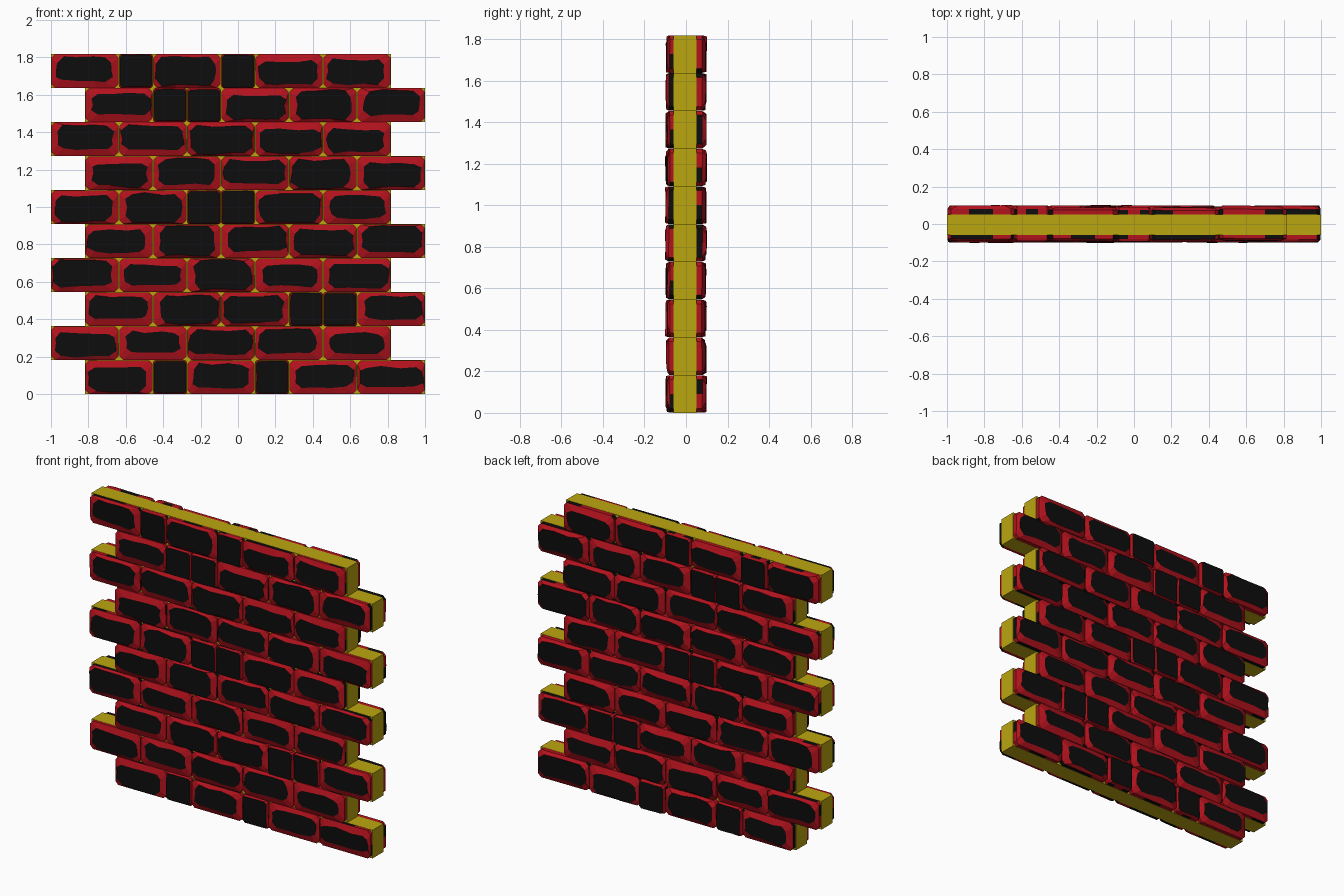
import bpy, bmesh, random

if "Cube" in bpy.data.objects:
    bpy.data.objects.remove(bpy.data.objects["Cube"])
random.seed(4)

U = 2 / 11            # half-brick length and course height
CORE_FRONT, CORE_BACK = -0.06, 0.05


def material(name, rgb):
    m = bpy.data.materials.new(name)
    m.diffuse_color = (*rgb, 1)
    m.use_nodes = True
    m.node_tree.nodes["Principled BSDF"].inputs["Base Color"].default_value = m.diffuse_color
    return m


BLACK = material("brick_black", (0.004, 0.004, 0.004))
RED = material("chipped_red", (0.45, 0.006, 0.012))
YELLOW = material("mortar_yellow", (0.5, 0.38, 0.005))


def make_object(name, bm, mats):
    bmesh.ops.recalc_face_normals(bm, faces=bm.faces)
    me = bpy.data.meshes.new(name)
    bm.to_mesh(me)
    bm.free()
    for m in mats:
        me.materials.append(m)
    ob = bpy.data.objects.new(name, me)
    bpy.context.collection.objects.link(ob)


def outline(hx, hz, cut, insets=(0, 0, 0, 0), jitter=0.0):
    """Rectangle with cut corners, each side pulled in by its own amount."""
    b, r, t, l = insets
    long_t, short_t = (-1, -0.4, 0.4, 1), (-1, 0, 1)
    pts = [(k * (hx - cut), -hz) for k in long_t]
    pts += [(hx, k * (hz - cut)) for k in short_t]
    pts += [(-k * (hx - cut), hz) for k in long_t]
    pts += [(-hx, -k * (hz - cut)) for k in short_t]
    out = []
    for x, z in pts:
        j, k = random.uniform(0, jitter), random.uniform(0, jitter)
        x = x / hx * (hx - (r if x > 0 else l) - j)
        z = z / hz * (hz - (t if z > 0 else b) - k)
        out.append((x, z))
    return out


def add_brick(bm, cx, cz, length, base_y, side):
    """Chipped brick face: straight sides, red chipped rim, black flat front."""
    half = length < U * 1.5
    hx, hz = length / 2 - 0.002, U / 2 - 0.001
    depth = random.uniform(0.089, 0.099) - abs(base_y)
    cut = 0.008 if half else 0.02
    if half:
        insets, jit = [random.uniform(0.002, 0.006) for _ in range(4)], 0.003
    else:
        insets = [random.choice((0.005, 0.012, 0.022, 0.03)) for _ in range(4)]
        jit = 0.014
    tx, tz = random.uniform(-0.012, 0.012), random.uniform(-0.03, 0.03)
    base = outline(hx, hz, cut)
    face = outline(hx, hz, cut + (0.004 if half else 0.018), insets, jit)
    loops = []
    for pts, h in ((base, 0.0), (base, 0.6), (face, 1.0)):
        loops.append([bm.verts.new((
            cx + x, base_y + side * h * (depth + tx * x + tz * z), cz + z))
            for x, z in pts])
    n = len(base)
    for k in range(2):
        for i in range(n):
            j = (i + 1) % n
            f = bm.faces.new((loops[k][i], loops[k][j],
                              loops[k + 1][j], loops[k + 1][i]))
            f.material_index = int(k == 1 or random.random() < 0.6)
    bm.faces.new(loops[2]).material_index = 0


# Courses from the bottom up: 2 = whole brick, 1 = half brick
courses = ["212122", "22222", "222112", "22222", "22222",
           "221122", "22222", "22222", "211222", "212122"]

for row, pattern in enumerate(courses):
    x0 = -1 + (U if row % 2 == 0 else 0)
    z0 = row * U

    # mortar core of the course
    bm = bmesh.new()
    bmesh.ops.create_cube(bm, size=1)
    for v in bm.verts:
        v.co = (x0 + (v.co.x + 0.5) * 10 * U,
                CORE_FRONT if v.co.y < 0 else CORE_BACK,
                z0 + (v.co.z + 0.5) * U)
    make_object(f"mortar_course_{row + 1}", bm, [YELLOW])

    # brick faces on the front and the back
    for label, base_y, side in (("front", CORE_FRONT, -1), ("back", CORE_BACK, 1)):
        bm = bmesh.new()
        x = x0
        for c in pattern:
            length = int(c) * U
            add_brick(bm, x + length / 2, z0 + U / 2, length, base_y, side)
            x += length
        make_object(f"{label}_bricks_course_{row + 1}", bm, [BLACK, RED])
